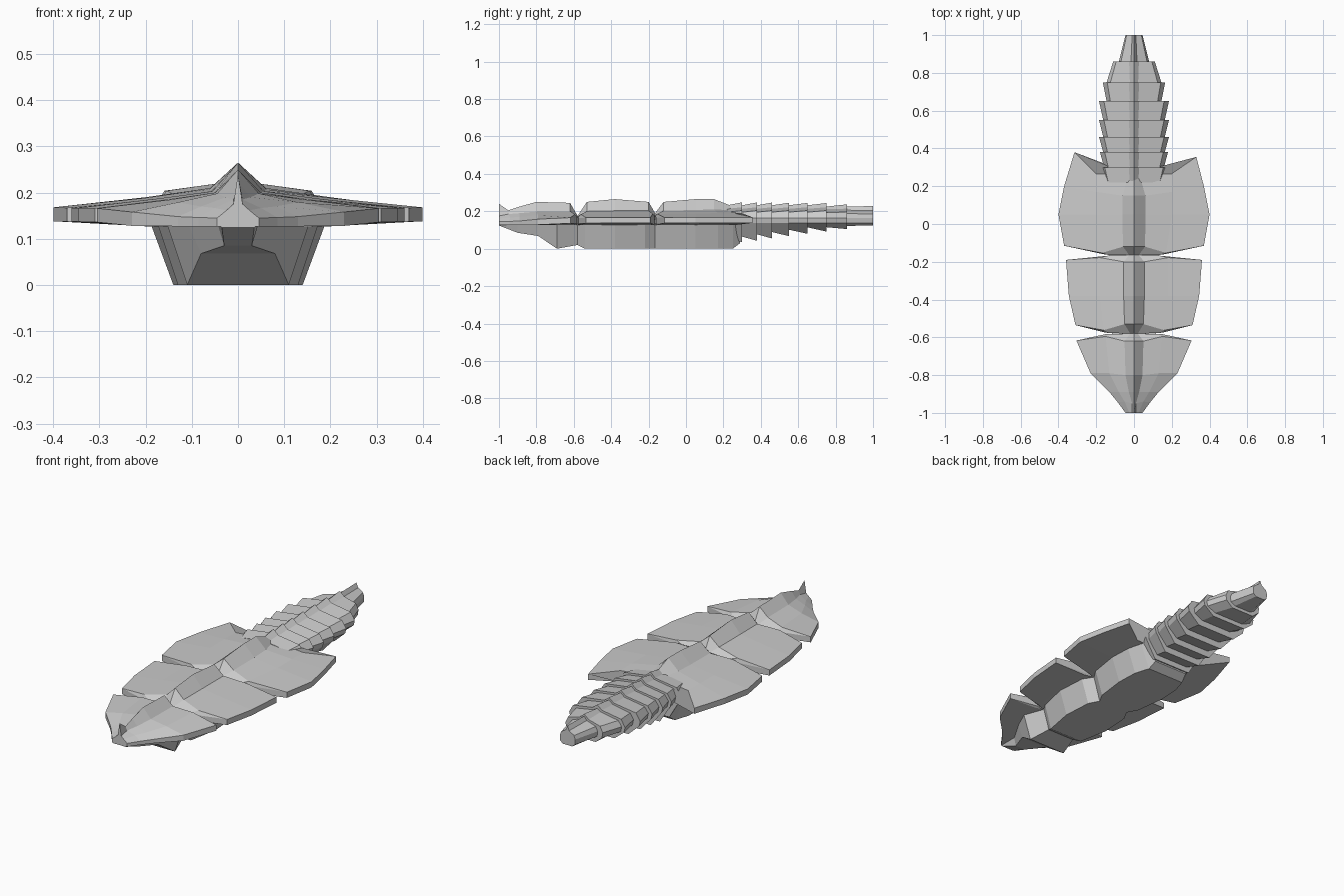
import bpy, bmesh


def loft(name, halves):
    """Skin mirrored half-sections, each listed from top centre to bottom centre."""
    bm = bmesh.new()
    rings = []
    for h in halves:
        pts = list(h) + [(-x, y, z) for x, y, z in reversed(h[1:-1])]
        rings.append([bm.verts.new(p) for p in pts])
    n = len(rings[0])
    for a, b in zip(rings, rings[1:]):
        for i in range(n):
            j = (i + 1) % n
            bm.faces.new((a[i], a[j], b[j], b[i]))
    bm.faces.new(rings[0])
    bm.faces.new(rings[-1][::-1])
    bmesh.ops.recalc_face_normals(bm, faces=bm.faces)
    me = bpy.data.meshes.new(name)
    bm.to_mesh(me)
    bm.free()
    ob = bpy.data.objects.new(name, me)
    bpy.context.collection.objects.link(ob)
    return ob


def shell(name, stations):
    """Armour plate with central ridge.
    Station: y, ridge half width, ridge z, ridge base z, mid x, mid y, edge x, edge y, edge z"""
    return loft(name, [[
        (0, y, zr), (a, y, za), (mx, my, (za * .45 + ze * .55) + .003),
        (ex, ey, ze), (ex, ey, max(ze - .03, .127)), (mx, my, .127), (0, y, .127)]
        for y, a, zr, za, mx, my, ex, ey, ze in stations])


# Three overlapping back plates, front to rear
shell("front_plate", [
    (-1.0, .010, .24, .175, .025, -1.0, .045, -1.0, .145),
    (-.95, .010, .205, .185, .05, -.94, .085, -.945, .146),
    (-.89, .027, .225, .19, .08, -.89, .13, -.89, .148),
    (-.80, .045, .25, .198, .13, -.79, .23, -.79, .158),
    (-.62, .050, .245, .20, .15, -.595, .305, -.617, .166),
    (-.58, .020, .175, .17, .13, -.583, .15, -.583, .163)])
shell("middle_plate", [
    (-.58, .020, .175, .17, .13, -.577, .15, -.575, .163),
    (-.53, .050, .25, .20, .16, -.562, .31, -.535, .166),
    (-.38, .055, .265, .203, .18, -.38, .345, -.38, .167),
    (-.20, .055, .25, .203, .18, -.178, .36, -.19, .167),
    (-.165, .025, .19, .18, .14, -.168, .16, -.17, .165)])
rear = shell("rear_plate", [
    (-.165, .025, .19, .18, .14, -.163, .16, -.16, .165),
    (-.12, .058, .25, .203, .17, -.153, .37, -.115, .167),
    (.05, .062, .265, .207, .20, .05, .40, .05, .168),
    (.15, .060, .265, .21, .20, .17, .37, .20, .168),
    (.26, .030, .222, .205, .20, .266, .33, .355, .168)])
# The left rear tip sits slightly further back
for v in rear.data.vertices:
    if v.co.x < -.32 and v.co.y > .34:
        v.co.x += .015
        v.co.y += .025

# Underside hull: y, bottom half width, top half width, bottom z
hull = [(-1.0, .035, .045, .124), (-.90, .03, .045, .085), (-.79, .08, .11, .068),
        (-.69, .11, .155, 0), (-.58, .08, .115, .02), (-.54, .10, .14, 0),
        (-.38, .13, .175, 0), (-.22, .12, .165, 0), (-.165, .09, .13, 0),
        (-.11, .12, .165, 0), (.05, .14, .19, 0), (.17, .135, .185, 0),
        (.25, .11, .165, 0), (.29, .10, .155, .03)]
loft("hull", [[(0, y, .135), (wt, y, .135), (wb, y, zb), (0, y, zb)]
              for y, wb, wt, zb in hull])


def tail_section(y, w, zr, zc, zb, a):
    return [(0, y, zr), (a, y, zc + .018), (w * .86, y, zc), (w, y, .165),
            (w * .96, y, .137), (w * .62, y, zb), (0, y, zb)]


# Tail rings, each flaring towards the rear
ys = [.22, .30, .38, .46, .55, .65, .75]
for i, (y0, y1) in enumerate(zip(ys, ys[1:])):
    t = i / 5
    w = .18 if i < 2 else (.165 if i == 5 else .185)
    zb = .03 + .062 * t if i else .035
    loft("tail_ring", [
        tail_section(y0, w * .88, .232, .195, zb + .022, .022),
        tail_section(y1, w, .248 - .004 * t, .204, zb, .028)])
# Tail tip
loft("tail_joint", [tail_section(.75, .145, .225, .193, .115, .022),
                    tail_section(.86, .11, .237, .196, .105, .026)])
loft("tail_tip", [tail_section(.86, .08, .225, .188, .122, .016),
                  tail_section(1.0, .045, .228, .185, .124, .010)])
